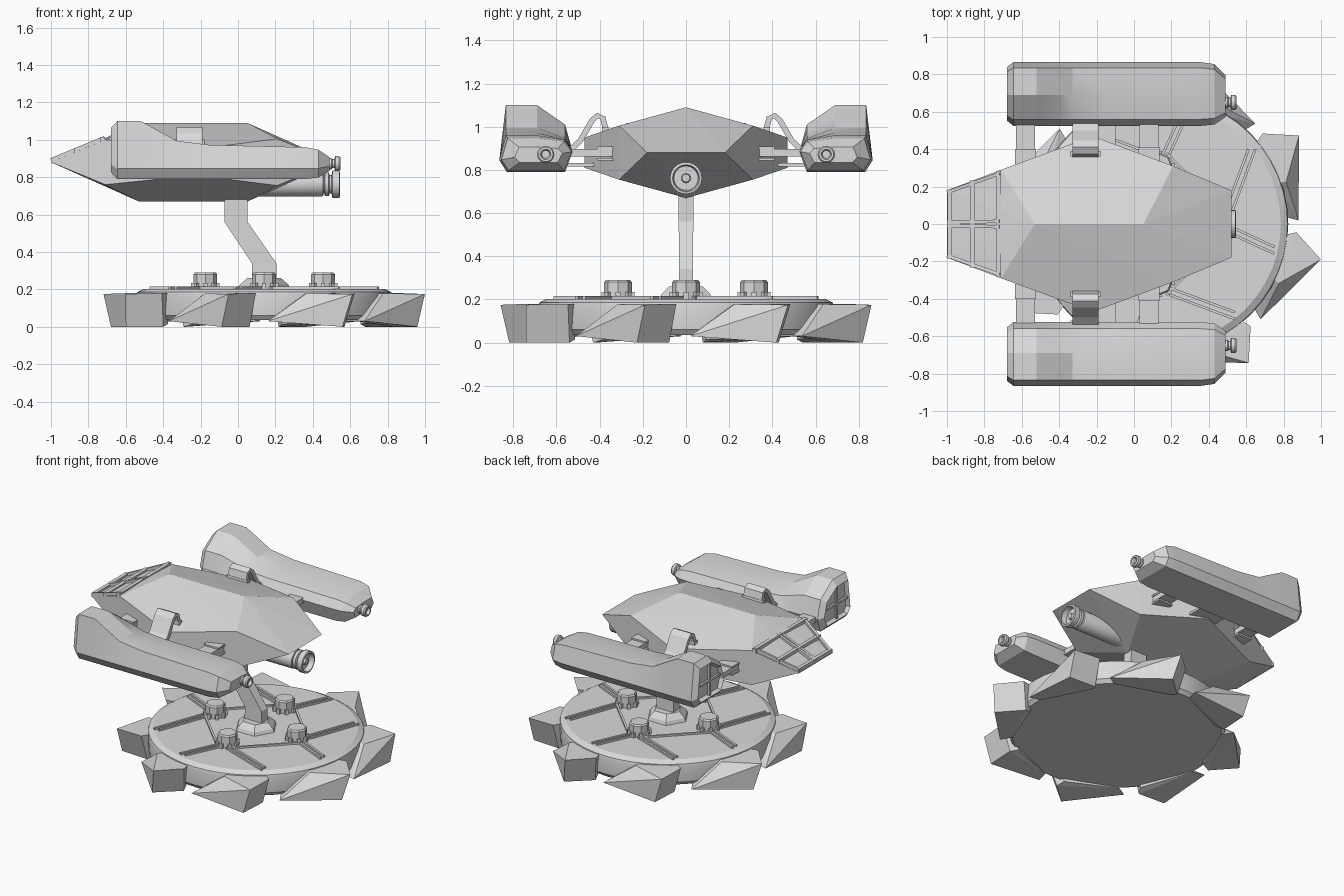
import bpy, bmesh
from math import radians, cos, sin, pi
from mathutils import Vector, Matrix

if "Cube" in bpy.data.objects:
    bpy.data.objects.remove(bpy.data.objects["Cube"], do_unlink=True)

grey = bpy.data.materials.new("light_grey")
grey.use_nodes = True
COLOUR = (0.7, 0.7, 0.7, 1)
grey.diffuse_color = COLOUR
grey.node_tree.nodes["Principled BSDF"].inputs["Base Color"].default_value = COLOUR
CX = 0.14  # centre of the landing pad


def finish(name, bm, smooth=None):
    bmesh.ops.recalc_face_normals(bm, faces=bm.faces)
    me = bpy.data.meshes.new(name)
    bm.to_mesh(me)
    bm.free()
    me.materials.append(grey)
    ob = bpy.data.objects.new(name, me)
    bpy.context.collection.objects.link(ob)
    if smooth:
        bpy.ops.object.select_all(action="DESELECT")
        ob.select_set(True)
        bpy.context.view_layer.objects.active = ob
        bpy.ops.object.shade_smooth_by_angle(angle=radians(smooth))
    return ob


def solid(name, points):
    """Convex faceted solid around the points."""
    bm = bmesh.new()
    for p in points:
        bm.verts.new(p)
    res = bmesh.ops.convex_hull(bm, input=bm.verts)
    junk = [v for v in res["geom_interior"] if isinstance(v, bmesh.types.BMVert)]
    bmesh.ops.delete(bm, geom=junk, context="VERTS")
    bmesh.ops.dissolve_limit(bm, angle_limit=radians(1), verts=bm.verts, edges=bm.edges)
    return finish(name, bm)


def loft(name, rings, smooth=None, inset_start=0):
    bm = bmesh.new()
    loops = [[bm.verts.new(p) for p in ring] for ring in rings]
    n = len(loops[0])
    for a, b in zip(loops, loops[1:]):
        for i in range(n):
            bm.faces.new((a[i], a[(i + 1) % n], b[(i + 1) % n], b[i]))
    start = bm.faces.new(loops[0])
    bm.faces.new(loops[-1])
    bmesh.ops.recalc_face_normals(bm, faces=bm.faces)
    if inset_start:
        bmesh.ops.inset_region(bm, faces=[start], thickness=inset_start, depth=-0.025)
    return finish(name, bm, smooth)


def box(name, lo, hi):
    return solid(name, [(x, y, z) for x in (lo[0], hi[0])
                        for y in (lo[1], hi[1]) for z in (lo[2], hi[2])])


def beam(name, a, b, width, height):
    """Rectangular bar between two points."""
    a, b = Vector(a), Vector(b)
    d = (b - a).normalized()
    side = d.cross(Vector((0, 0, 1)))
    side = side.normalized() if side.length > 0.01 else Vector((0, 1, 0))
    up = side.cross(d)
    return solid(name, [p + side * i * width / 2 + up * j * height / 2
                        for p in (a, b) for i in (-1, 1) for j in (-1, 1)])


def lathe(name, profile, centre, axis="Z", sides=24, smooth=30):
    """Rings of (radius, position) along an axis."""
    rings = []
    for r, h in profile:
        ring = []
        for i in range(sides):
            u, v = r * cos(2 * pi * i / sides), r * sin(2 * pi * i / sides)
            p = Vector((u, v, h)) if axis == "Z" else Vector((h, u, v))
            ring.append(p + Vector(centre))
        rings.append(ring)
    return loft(name, rings, smooth)


# Landing pad disc
lathe("pad_disc", [(0.66, 0.035), (0.68, 0.06), (0.685, 0.165), (0.68, 0.185),
                   (0.65, 0.2), (0.645, 0.203)], (CX, 0, 0), sides=48)

# Pinwheel wedges round the pad, low at one end: (angle offset, radius, height)
WEDGE = [(-21, 0.74, 0.03), (-19, 0.66, 0.03), (-4, 0.71, 0.178), (-3, 0.66, 0.178),
         (10, 0.88, 0.175), (19, 0.73, 0.18), (17, 0.65, 0.18),
         (7, 0.85, 0), (16, 0.69, 0), (14, 0.64, 0.015)]
for k in range(8):
    base = 22.5 + 45 * k
    solid(f"pad_wedge_{k + 1}",
          [(CX + r * cos(radians(base + a)), r * sin(radians(base + a)), z)
           for a, r, z in WEDGE])

# Knobs and girders on the pad, repeated four times
for k in range(4):
    turn = Matrix.Translation((CX, 0, 0)) @ Matrix.Rotation(k * pi / 2, 4, "Z")
    at = lambda x, y, z: turn @ Vector((x, y, z))
    lathe(f"knob_{k + 1}", [(0.064, 0.2), (0.064, 0.28), (0.056, 0.29)],
          at(0.315, 0, 0), sides=8, smooth=None)
    for t in range(8):
        c, s = cos(t * pi / 4), sin(t * pi / 4)
        beam(f"knob_{k + 1}_foot_{t + 1}", at(0.315 + 0.05 * c, 0.05 * s, 0.215),
             at(0.315 + 0.076 * c, 0.076 * s, 0.215), 0.022, 0.04)
    for i, off in enumerate((-0.018, 0.018)):
        beam(f"girder_upper_{k + 1}_{i}", at(0.36 + off, 0.05, 0.205),
             at(0.49 + off, 0.4, 0.205), 0.014, 0.02)
        beam(f"girder_lower_{k + 1}_{i}", at(0.37, -0.03 + off, 0.205),
             at(0.61, -0.14 + off, 0.205), 0.014, 0.02)
        beam(f"girder_link_{k + 1}_{i}", at(0.36 + off, -0.05 + off, 0.205),
             at(0.05 + off, -0.36 + off, 0.205), 0.014, 0.02)

# Support post with its footing
lathe("post_footing", [(0.14, 0.2), (0.13, 0.225), (0.09, 0.26)], (CX, 0, 0), sides=6, smooth=None)
POST = [(0.14, 0.065, 0.034, 0.22), (0.14, 0.065, 0.032, 0.34),
        (-0.01, 0.062, 0.034, 0.56), (-0.01, 0.062, 0.036, 0.7)]
loft("support_post", [[(x - w, -d, z), (x + w, -d, z), (x + w, d, z), (x - w, d, z)]
                      for x, w, d, z in POST])

# Faceted hull, the same above and below its middle height
MID = 0.88
HULL = [(-1, 0.18, 0), (-0.71, 0.29, 0.12), (-0.53, 0, 0.21), (0.05, 0, 0.21),
        (-0.22, 0.47, 0.07), (0.21, 0.31, 0.125), (0.52, 0.18, 0)]
solid("hull", [(x, s * y, MID + u * h) for x, y, h in HULL for s in (1, -1) for u in (1, -1)])


# Canopy frame on the sloped nose
def nose(x, f):
    return (x, f * (0.18 + 0.38 * (x + 1)), 0.885 + 0.414 * (x + 1))


for x in (-0.985, -0.865, -0.725):
    beam("canopy_cross_bar", nose(x, -1), nose(x, 1), 0.026, 0.03)
for f in (-0.94, -0.05, 0.05, 0.94):
    beam("canopy_long_bar", nose(-0.995, f), nose(-0.715, f), 0.018, 0.03)

# Main engine under the tail
lathe("engine_tube", [(0.066, 0.05), (0.066, 0.445), (0.062, 0.455), (0.05, 0.458), (0.05, 0.462),
                      (0.064, 0.465), (0.064, 0.485), (0.05, 0.49), (0.05, 0.5), (0.074, 0.505),
                      (0.074, 0.542), (0.062, 0.545), (0.056, 0.51), (0.022, 0.51),
                      (0.018, 0.53)], (0, 0, 0.762), axis="X")

# Pod sections: (x, top height, width scale, height scale)
SECTIONS = [(-0.68, 1.1, 0.84, 0.76), (-0.645, 1.1, 1, 1), (-0.52, 1.1, 1, 1),
            (-0.42, 1.045, 1, 1), (-0.33, 0.995, 1, 1), (-0.15, 0.972, 1, 1),
            (0.36, 0.96, 1, 1), (0.43, 0.955, 0.95, 0.9), (0.49, 0.95, 0.65, 0.45)]


def pod_ring(x, top, ky, kz, s):
    rise = top - 0.95
    pts = [(0.56, 0.79), (0.83, 0.79), (0.865, 0.845), (0.835, top), (0.69, top),
           (0.56, 0.935 + 0.5 * rise), (0.525, 0.885)]
    cy, cz = (0.66, 0.87) if x > 0.4 else (0.7, 0.94)
    return [(x, s * (cy + (y - cy) * ky), cz + (z - cz) * kz) for y, z in pts]


# Arched bracket side profile: (distance from centre, height)
ARCH = [(0.37, 0.98), (0.385, 1.04), (0.41, 1.052), (0.435, 1.03), (0.49, 0.935), (0.56, 0.87)]

for side, s in (("right", -1), ("left", 1)):
    loft(f"{side}_pod", [pod_ring(*sec, s) for sec in SECTIONS], 20, 0.015)
    # Window bars at the nose of the pod
    beam(f"{side}_pod_window_sill", (-0.67, s * 0.59, 0.94), (-0.67, s * 0.815, 0.94), 0.015, 0.014)
    beam(f"{side}_pod_window_post", (-0.67, s * 0.7, 0.835), (-0.67, s * 0.7, 1.05), 0.015, 0.014)
    # Pod thruster
    lathe(f"{side}_pod_thruster", [(0.03, 0.47), (0.03, 0.5), (0.024, 0.505), (0.024, 0.515),
                                   (0.04, 0.52), (0.04, 0.54), (0.034, 0.548), (0.024, 0.548),
                                   (0.018, 0.53)], (0, s * 0.65, 0.872), axis="X", sides=16)
    # Struts between hull and pod
    for end, x, inner in (("front", -0.58, 0.32), ("back", 0.08, 0.33)):
        box(f"{side}_{end}_strut", (x - 0.05, s * inner, 0.862), (x + 0.05, s * 0.56, 0.898))
        for z in (0.85, 0.903):
            box(f"{side}_{end}_strut_clamp", (x - 0.055, s * inner, z - 0.006),
                (x + 0.055, s * (inner + 0.08), z + 0.006))
    box(f"{side}_lower_rail", (-0.3, s * 0.4, 0.815), (-0.1, s * 0.58, 0.832))
    # Arched bracket over the gap
    rings = []
    for i, (y, z) in enumerate(ARCH):
        a, b = Vector(ARCH[max(i - 1, 0)]), Vector(ARCH[min(i + 1, len(ARCH) - 1)])
        d = (b - a).normalized() * 0.013
        rings.append([(x, s * (y - u * d.y), z + u * d.x)
                      for x, u in ((-0.33, -1), (-0.19, -1), (-0.19, 1), (-0.33, 1))])
    loft(f"{side}_arched_bracket", rings)
    box(f"{side}_bracket_plate", (-0.34, s * 0.36, 0.95), (-0.18, s * 0.39, 1.0))
